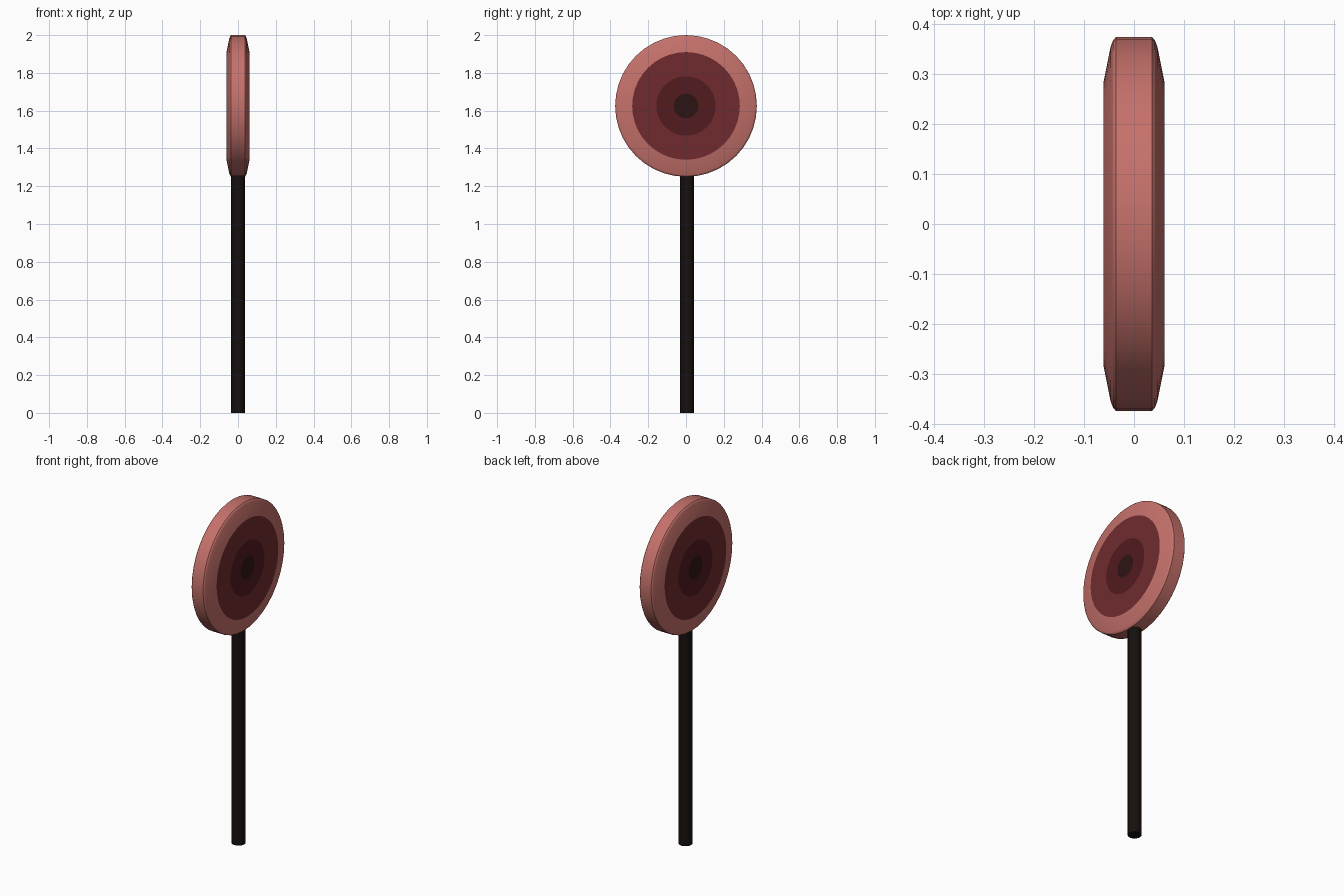
import bpy, bmesh, math

if "Cube" in bpy.data.objects:
    bpy.data.objects.remove(bpy.data.objects["Cube"])

def material(name, rgb):
    m = bpy.data.materials.new(name)
    m.diffuse_color = (*rgb, 1)
    m.use_nodes = True
    m.node_tree.nodes["Principled BSDF"].inputs["Base Color"].default_value = m.diffuse_color
    return m

def finish(name, bm, mats, angle=30):
    bmesh.ops.recalc_face_normals(bm, faces=bm.faces)
    me = bpy.data.meshes.new(name)
    bm.to_mesh(me)
    bm.free()
    ob = bpy.data.objects.new(name, me)
    bpy.context.collection.objects.link(ob)
    for m in mats:
        me.materials.append(m)
    bpy.ops.object.select_all(action='DESELECT')
    ob.select_set(True)
    bpy.context.view_layer.objects.active = ob
    bpy.ops.object.shade_smooth_by_angle(angle=math.radians(angle))
    return ob

rim = material("rim_pink", (0.56, 0.165, 0.147))
outer = material("outer_ring_red", (0.16, 0.024, 0.027))
middle = material("middle_ring_red", (0.085, 0.011, 0.014))
centre = material("centre_dark", (0.027, 0.007, 0.007))
black = material("stick_black", (0.008, 0.005, 0.004))

# Candy disc: half profile (x, radius, material of the band that follows), mirrored in x
SEG, CZ = 40, 1.625
half = [(0.061, 0.065, 2), (0.061, 0.157, 1), (0.061, 0.285, 0),
        (0.047, 0.355, 0), (0.042, 0.368, 0), (0.036, 0.375, 0)]
bands = [p[2] for p in half]
profile = [p[:2] for p in half] + [(-x, r) for x, r, _ in reversed(half)]
band_mats = bands + bands[-2::-1]

bm = bmesh.new()
rings = []
for x, r in profile:
    rings.append([bm.verts.new((x, r * math.sin(2 * math.pi * i / SEG),
                                CZ + r * math.cos(2 * math.pi * i / SEG)))
                  for i in range(SEG)])
for a, b, mat in zip(rings, rings[1:], band_mats):
    for i in range(SEG):
        j = (i + 1) % SEG
        bm.faces.new((a[i], a[j], b[j], b[i])).material_index = mat
for ring in (rings[0], rings[-1]):
    bm.faces.new(ring).material_index = 3
finish("candy_disc", bm, [rim, outer, middle, centre], 10)

# Stick
bm = bmesh.new()
bmesh.ops.create_cone(bm, cap_ends=True, segments=16, radius1=0.037,
                      radius2=0.037, depth=1.27)
bmesh.ops.translate(bm, verts=bm.verts, vec=(0, 0.005, 0.635))
finish("stick", bm, [black])
